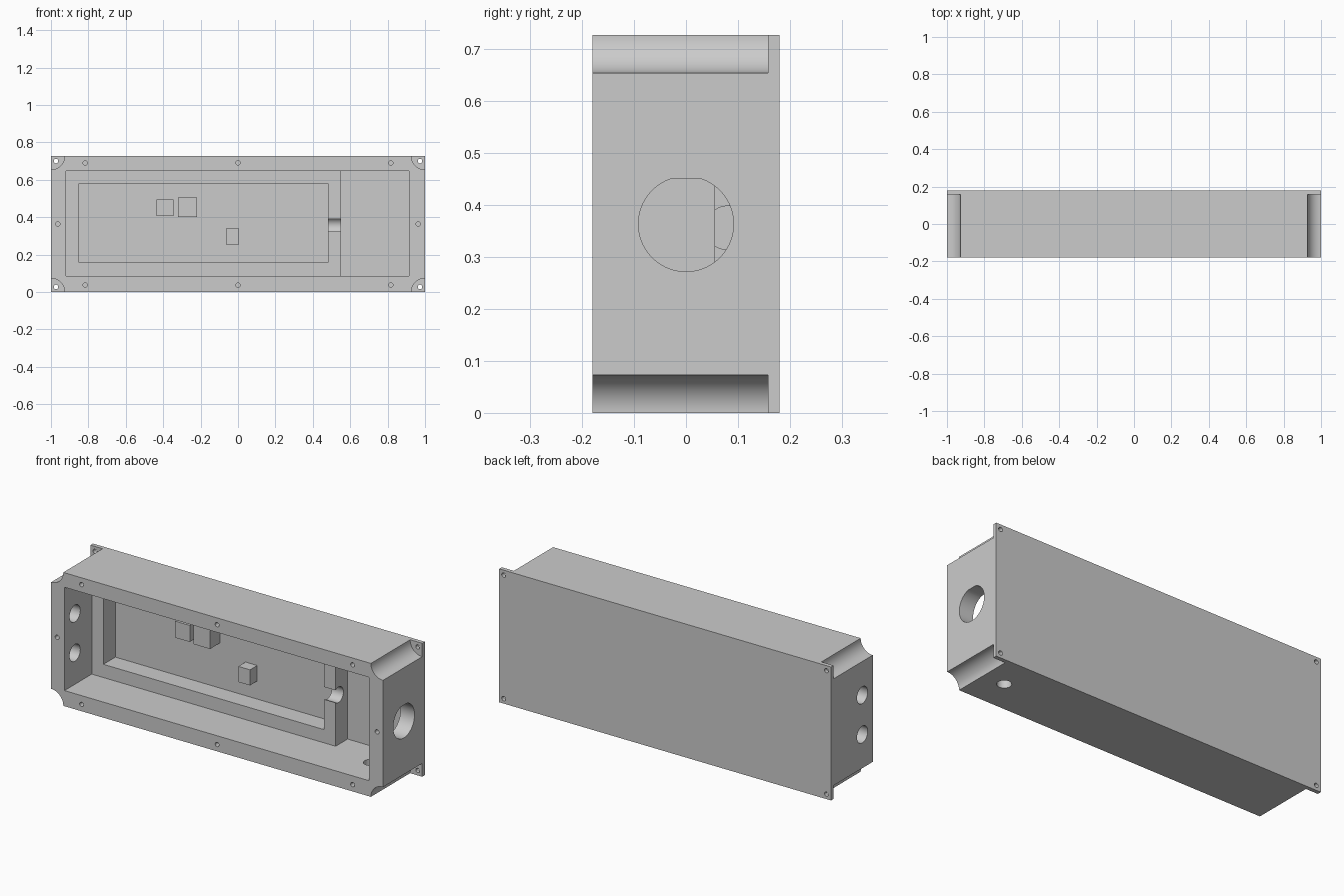
import bpy, bmesh, math
from mathutils import Vector

cube = bpy.data.objects.get("Cube")
if cube:
    bpy.data.objects.remove(cube, do_unlink=True)

grey = bpy.data.materials.new("plain grey")
grey.use_nodes = True
colour = (0.6, 0.6, 0.6, 1)
grey.diffuse_color = colour
grey.node_tree.nodes["Principled BSDF"].inputs["Base Color"].default_value = colour

HEIGHT, FRONT, BACK, FLOOR, LEDGE = 0.727, -0.18, 0.18, 0.158, 0.055
MID = HEIGHT / 2


def prism(name, outline, axis, lo, hi):
    """Extrude a 2D outline along an axis; outline uses the other two axes in order."""
    k = "xyz".index(axis)

    def place(p, d):
        c = list(p)
        c.insert(k, d)
        return Vector(c)

    bm = bmesh.new()
    ends = [[bm.verts.new(place(p, d)) for p in outline] for d in (lo, hi)]
    for ring in ends:
        bm.faces.new(ring)
    n = len(outline)
    for i in range(n):
        j = (i + 1) % n
        bm.faces.new((ends[0][i], ends[0][j], ends[1][j], ends[1][i]))
    bmesh.ops.recalc_face_normals(bm, faces=bm.faces)
    mesh = bpy.data.meshes.new(name)
    bm.to_mesh(mesh)
    bm.free()
    mesh.materials.append(grey)
    obj = bpy.data.objects.new(name, mesh)
    bpy.context.collection.objects.link(obj)
    return obj


def rect(a0, a1, b0, b1):
    return [(a0, b0), (a1, b0), (a1, b1), (a0, b1)]


def circle(a, b, r, n=48):
    turns = [2 * math.pi * (i + 0.5) / n for i in range(n)]
    return [(a + r * math.cos(t), b + r * math.sin(t)) for t in turns]


def activate(obj):
    bpy.ops.object.select_all(action="DESELECT")
    obj.select_set(True)
    bpy.context.view_layer.objects.active = obj


def cut(outline, axis, lo, hi):
    """Subtract a prism from the housing."""
    cutter = prism("cutter", outline, axis, lo, hi)
    cutter.hide_render = True
    activate(housing)
    mod = housing.modifiers.new("cut", "BOOLEAN")
    mod.operation = "DIFFERENCE"
    mod.solver = "EXACT"
    mod.object = cutter
    bpy.ops.object.modifier_apply(modifier=mod.name)
    bpy.data.objects.remove(cutter, do_unlink=True)


# Housing block with concave corners that leave a thin back flange
housing = prism("housing", rect(-1, 1, 0, HEIGHT), "y", FRONT, BACK)
for x in (-1, 1):
    for z in (0, HEIGHT):
        cut(circle(x, z, 0.073, 64), "y", FRONT - 0.05, FLOOR)

# Stepped cavity: shallow over the ledge, deep at the right end
cut([(-0.92, -0.3), (0.915, -0.3), (0.915, FLOOR), (0.55, FLOOR),
     (0.55, LEDGE), (-0.92, LEDGE)], "z", 0.085, 0.648)

# Pocket in the ledge and the round cable channel out of it
cut(rect(-0.85, 0.48, 0.157, 0.58), "y", 0, FLOOR)
cut(circle(0.08, 0.356, 0.042), "x", 0.45, 0.6)

# Flat-topped cable hole in one end, two holes in the other, drain hole below
d_hole = [(y, min(z, 0.451)) for y, z in circle(0, MID, 0.0915, 64)]
flat = [p for p in d_hole if p[1] == 0.451]
d_hole = [p for p in d_hole if p not in flat[1:-1]]
cut(d_hole, "x", 0.85, 1.1)
for side in (-1, 1):
    cut(circle(-0.09, MID + side * 0.107, 0.046), "x", -1.1, -0.88)
cut(circle(0.8, 0, 0.036), "z", -0.1, 0.12)

# Flange mounting holes and blind cover screw holes
for z in (0.027, HEIGHT - 0.027):
    for x in (-0.973, 0.973):
        cut(circle(x, z, 0.012, 16), "y", 0.1, 0.3)
screws = [(x, z) for x in (-0.817, 0, 0.817) for z in (0.037, HEIGHT - 0.037)]
for x, z in screws + [(-0.964, MID), (0.964, MID)]:
    cut(circle(x, z, 0.012, 12), "y", FRONT - 0.05, FRONT + 0.08)

activate(housing)
bpy.ops.object.shade_smooth_by_angle(angle=math.radians(35))

# Small support blocks on the pocket floor
prism("left_block", rect(-0.435, -0.345, 0.405, 0.495), "y", 0.078, FLOOR + 0.005)
prism("centre_block", rect(-0.32, -0.22, 0.402, 0.505), "y", 0.073, FLOOR + 0.005)
prism("lower_block", rect(-0.065, 0.005, 0.255, 0.34), "y", 0.096, FLOOR + 0.005)
